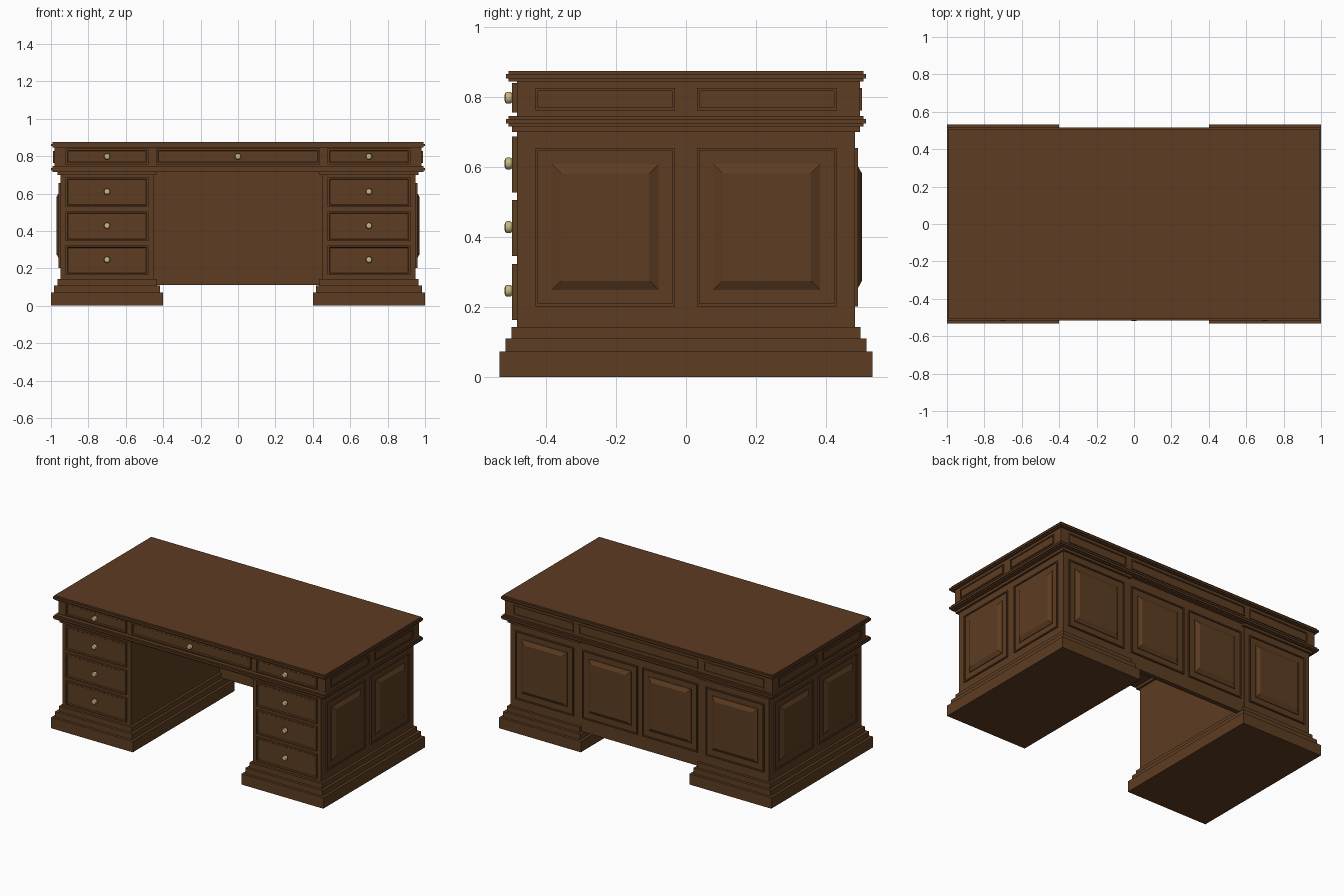
import bpy, bmesh, math
from mathutils import Matrix, Vector

if "Cube" in bpy.data.objects:
    bpy.data.objects.remove(bpy.data.objects["Cube"])


def material(name, color):
    m = bpy.data.materials.new(name)
    m.diffuse_color = color
    m.use_nodes = True
    m.node_tree.nodes["Principled BSDF"].inputs["Base Color"].default_value = m.diffuse_color
    return m


WOOD = material("dark_wood", (0.11, 0.046, 0.016, 1))
BRASS = material("brass", (0.58, 0.47, 0.22, 1))


def finish(name, bm, mat):
    bmesh.ops.recalc_face_normals(bm, faces=bm.faces)
    me = bpy.data.meshes.new(name)
    bm.to_mesh(me)
    bm.free()
    me.materials.append(mat)
    ob = bpy.data.objects.new(name, me)
    bpy.context.collection.objects.link(ob)
    return ob


def stack(name, half_u, half_v, profile, matrix):
    """Rectangle swept through (outward offset, height) steps, capped at both ends."""
    bm = bmesh.new()
    rings = []
    for off, h in profile:
        u, v = half_u + off, half_v + off
        rings.append([bm.verts.new(matrix @ Vector((a * u, b * v, h)))
                      for a, b in ((-1, -1), (1, -1), (1, 1), (-1, 1))])
    for r, s in zip(rings, rings[1:]):
        for i in range(4):
            j = (i + 1) % 4
            bm.faces.new((r[i], r[j], s[j], s[i]))
    bm.faces.new(rings[0])
    bm.faces.new(rings[-1])
    return finish(name, bm, WOOD)


def on_face(angle, along, z, dist):
    """Local frame on a vertical side: 0 front, 90 right, 180 back, 270 left."""
    return (Matrix.Rotation(math.radians(angle), 4, 'Z')
            @ Matrix.Translation((along, -dist, z))
            @ Matrix.Rotation(math.radians(90), 4, 'X'))


def knob(x, z):
    prof = [(0, 0), (.009, 0), (.009, .006), (.015, .009), (.017, .013),
            (.017, .022), (.014, .027), (.008, .029), (0, .0295)]
    bm = bmesh.new()
    vs = [bm.verts.new((r, 0, h)) for r, h in prof]
    es = [bm.edges.new(p) for p in zip(vs, vs[1:])]
    bmesh.ops.spin(bm, geom=vs + es, cent=(0, 0, 0), axis=(0, 0, 1),
                   angle=2 * math.pi, steps=20)
    bmesh.ops.remove_doubles(bm, verts=bm.verts, dist=1e-5)
    bm.transform(on_face(0, x, z, .49))
    ob = finish("drawer_knob", bm, BRASS)
    bpy.context.view_layer.objects.active = ob
    ob.select_set(True)
    bpy.ops.object.shade_smooth_by_angle(angle=math.radians(40))
    ob.select_set(False)


DRAWER = [(0, -.005), (0, .014), (-.009, .014), (-.013, .008)]
TRIM = [(0, -.005), (0, .006), (-.008, .006), (-.008, .001)]
RAISED = [(0, -.005), (0, .009), (-.008, .009), (-.008, .002),
          (-.047, .002), (-.047, .006), (-.073, .02)]
LEDGE = [(-.007, 0), (-.007, .008), (0, .008), (0, .021), (-.007, .021), (-.007, .03)]

# Pedestals with stepped plinth and cornice
PEDESTAL = [(.05, 0), (.05, .072), (.033, .072), (.033, .109), (.016, .109),
            (.016, .143), (0, .143), (0, .70), (.015, .70), (.015, .718)]
for s in (-1, 1):
    stack("pedestal", .25, .483, PEDESTAL, Matrix.Translation((s * .70, 0, 0)))

# Modesty board closing the back of the knee space
stack("modesty_board", .452, .016, [(0, .11), (0, .72)], Matrix.Translation((0, .463, 0)))

# Frieze box between two moulded ledges
stack("frieze", .982, .49, [(0, .74), (0, .85)], Matrix.Translation((0, .007, 0)))
stack("lower_ledge", 1.0, .515, LEDGE, Matrix.Translation((0, 0, .716)))
stack("desk_top", 1.0, .515, LEDGE, Matrix.Translation((0, 0, .845)))

# Front drawers and knobs
for s in (-1, 1):
    for z in (.243, .425, .607):
        stack("pedestal_drawer", .221, .08, DRAWER, on_face(0, s * .70, z, .483))
        knob(s * .70, z + .003)
for x, w in ((-.70, .221), (0, .438), (.70, .221)):
    stack("frieze_drawer", w, .042, DRAWER, on_face(0, x, .798, .483))
    knob(x, .798)
    stack("frieze_back_trim", w, .032, TRIM, on_face(180, x, .794, .497))

# Side panels
for angle in (90, 270):
    for y in (-.231, .231):
        stack("side_panel", .20, .227, RAISED, on_face(angle, y, .428, .95))
        stack("frieze_side_trim", .20, .032, TRIM, on_face(angle, y, .794, .982))

# Back panels
for s in (-1, 1):
    stack("pedestal_back_panel", .214, .227, RAISED, on_face(180, s * .70, .428, .483))
    stack("modesty_panel", .203, .227, RAISED, on_face(180, s * .221, .428, .479))
